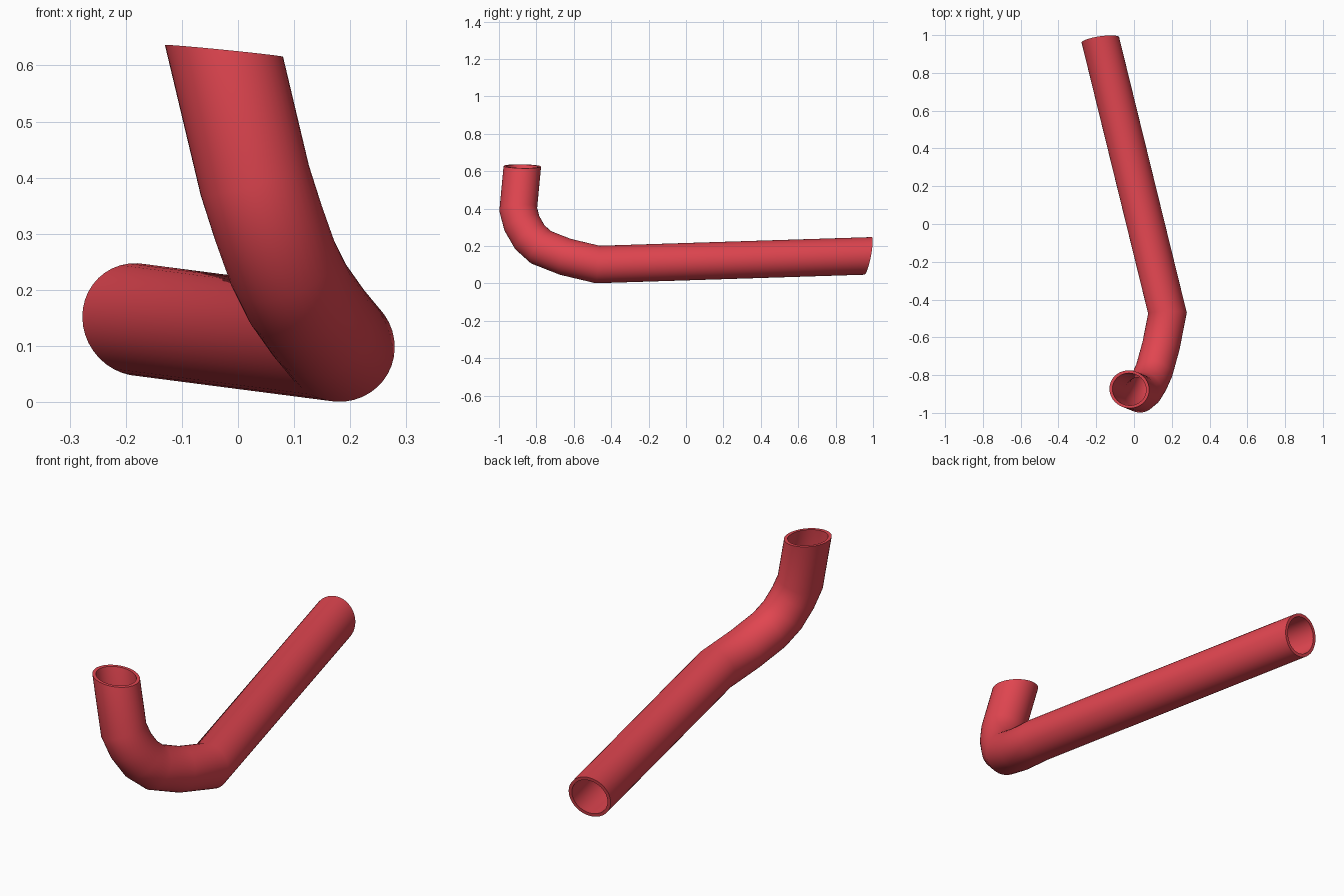
import bpy, bmesh, math
from mathutils import Vector

if "Cube" in bpy.data.objects:
    bpy.data.objects.remove(bpy.data.objects["Cube"])

SIDES = 40
OUTER, INNER = 0.1, 0.085

# Centre line, from the short upright end round the bend to the long straight end
path = [Vector(p) for p in (
    (-0.025, -0.875, 0.626), (0.03, -0.897, 0.395), (0.054, -0.877, 0.32),
    (0.080, -0.835, 0.247), (0.107, -0.775, 0.193), (0.143, -0.645, 0.142),
    (0.177, -0.472, 0.101), (-0.178, 0.974, 0.147))]
# Both ends are cut slightly askew
START_CUT = Vector((0.1, 0.02, 1))
END_CUT = Vector((-0.15, 1, -0.2))

dirs = [(b - a).normalized() for a, b in zip(path, path[1:])]


def slide(points, direction, origin, normal):
    """Move points along the pipe until they lie on a cutting plane."""
    return [p + direction * ((origin - p).dot(normal) / direction.dot(normal))
            for p in points]


def wall_rings(radius):
    """Mitred rings of one pipe wall."""
    rings = []
    side = dirs[0].orthogonal().normalized()
    for i, c in enumerate(path):
        d = dirs[min(i, len(dirs) - 1)]
        if i == 0:
            n = START_CUT
        elif i == len(path) - 1:
            n = END_CUT
        else:
            n = dirs[i - 1] + dirs[i]
            d = dirs[i]
        side = (side - d * side.dot(d)).normalized()
        up = d.cross(side)
        circle = [c + radius * (side * math.cos(t) + up * math.sin(t))
                  for t in (2 * math.pi * k / SIDES for k in range(SIDES))]
        rings.append(slide(circle, d, c, n))
    return rings


# Outer wall, then back along the inner wall, closed into one loop of rings
bm = bmesh.new()
rings = [[bm.verts.new(p) for p in r]
         for r in wall_rings(OUTER) + wall_rings(INNER)[::-1]]
for a, b in zip(rings, rings[1:] + rings[:1]):
    for k in range(SIDES):
        j = (k + 1) % SIDES
        bm.faces.new((a[k], a[j], b[j], b[k]))
bmesh.ops.recalc_face_normals(bm, faces=bm.faces)

mesh = bpy.data.meshes.new("bent_pipe")
bm.to_mesh(mesh)
bm.free()
pipe = bpy.data.objects.new("bent_pipe", mesh)
bpy.context.collection.objects.link(pipe)

red = bpy.data.materials.new("red")
red.diffuse_color = (0.75, 0.06, 0.08, 1)
red.use_nodes = True
red.node_tree.nodes["Principled BSDF"].inputs["Base Color"].default_value = red.diffuse_color
mesh.materials.append(red)

bpy.context.view_layer.objects.active = pipe
pipe.select_set(True)
bpy.ops.object.shade_smooth_by_angle(angle=math.radians(50))
